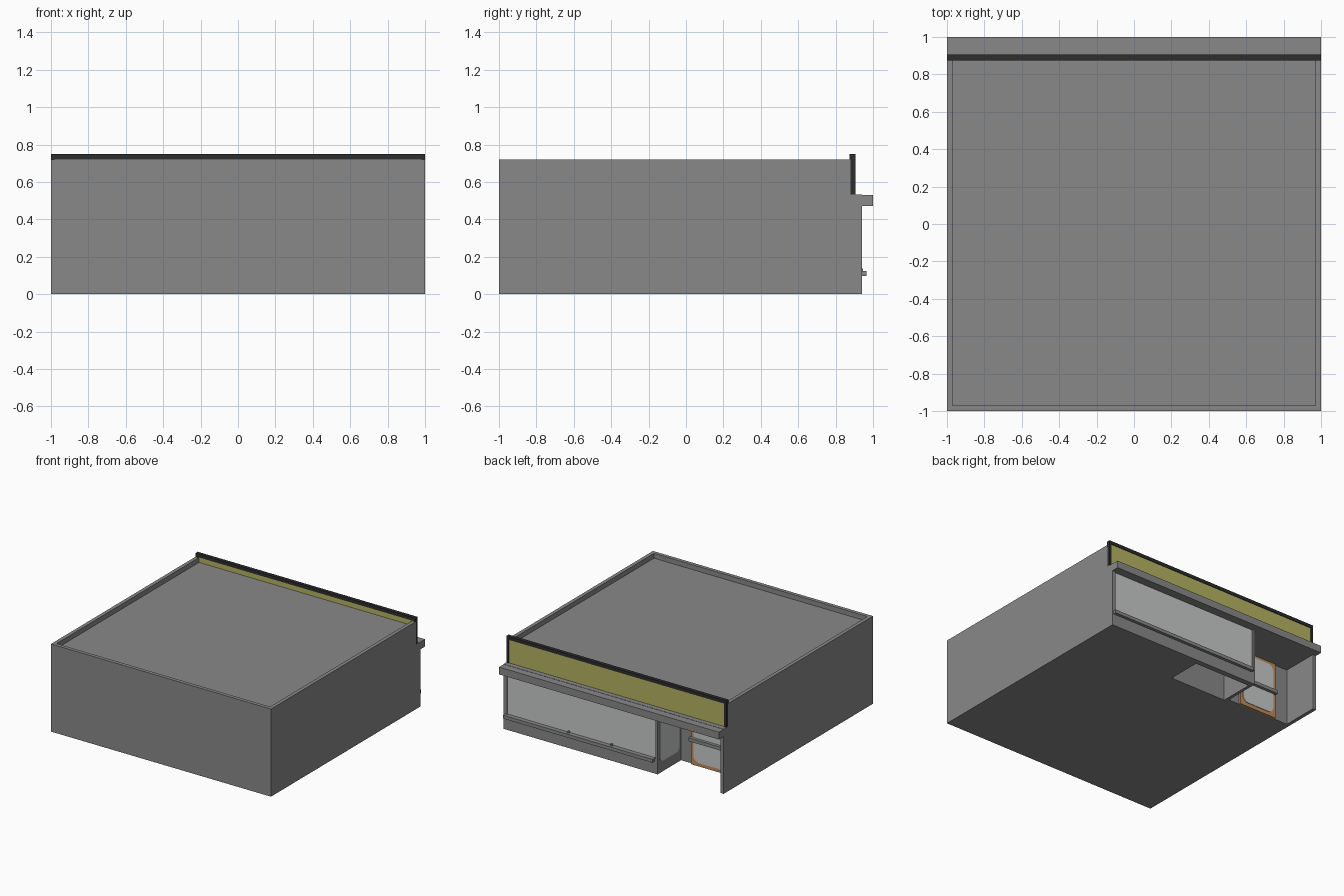
import bpy, bmesh, math

if "Cube" in bpy.data.objects:
    bpy.data.objects.remove(bpy.data.objects["Cube"])


def material(name, rgb):
    m = bpy.data.materials.new(name)
    m.diffuse_color = (*rgb, 1)
    m.use_nodes = True
    m.node_tree.nodes["Principled BSDF"].inputs["Base Color"].default_value = m.diffuse_color
    return m


GREY = material("grey_render", (0.25, 0.25, 0.25))
DARK = material("dark_trim", (0.026, 0.026, 0.026))
OLIVE = material("olive_sign", (0.46, 0.45, 0.12))
GLASS = material("pale_glass", (0.58, 0.60, 0.59))
WOOD = material("orange_wood", (0.52, 0.26, 0.10))


def finish(name, bm, mat):
    bmesh.ops.recalc_face_normals(bm, faces=bm.faces)
    me = bpy.data.meshes.new(name)
    bm.to_mesh(me)
    bm.free()
    me.materials.append(mat)
    ob = bpy.data.objects.new(name, me)
    bpy.context.collection.objects.link(ob)
    return ob


def box(name, x, y, z, mat):
    """Box from (min, max) pairs on each axis."""
    bm = bmesh.new()
    bmesh.ops.create_cube(bm, size=1)
    for v in bm.verts:
        v.co = [r[0] if c < 0 else r[1] for c, r in zip(v.co, (x, y, z))]
    return finish(name, bm, mat)


def rounded_plate(name, u, z, radius, place, push, mat):
    """Thin rounded rectangle; place(u, z) gives the 3D point, push its thickness."""
    bm = bmesh.new()
    corners = [(u[1], z[1], 0), (u[0], z[1], 90), (u[0], z[0], 180), (u[1], z[0], 270)]
    verts = []
    for cu, cz, start in corners:
        ou = cu - radius if cu == u[1] else cu + radius
        oz = cz - radius if cz == z[1] else cz + radius
        for i in range(6):
            a = math.radians(start + 18 * i)
            verts.append(bm.verts.new(place(ou + radius * math.cos(a), oz + radius * math.sin(a))))
    face = bm.faces.new(verts)
    ext = bmesh.ops.extrude_face_region(bm, geom=[face])["geom"]
    bmesh.ops.translate(bm, vec=push, verts=[g for g in ext if isinstance(g, bmesh.types.BMVert)])
    return finish(name, bm, mat)


# Main building block, carved by simple box cutters
building = box("building", (-1, 1), (-1, 0.94), (0, 0.72), GREY)
cuts = {
    "roof_tray": ((-0.97, 0.97), (-0.97, 1.2), (0.68, 1)),
    "sign_setback": ((-1.2, 1.2), (0.88, 1.2), (0.53, 1)),
    "door_recess": ((-0.97, -0.40), (0.635, 1.2), (-0.5, 0.47)),
    "window_opening": ((-0.38, 0.97), (0.925, 1.2), (0.125, 0.47)),
    "underside_hollow": ((-0.375, 0.14), (0.61, 0.895), (-0.5, 0.44)),
}
for name, (x, y, z) in cuts.items():
    cutter = box(name + "_cutter", x, y, z, GREY)
    cutter.hide_render = True
    mod = building.modifiers.new(name, 'BOOLEAN')
    mod.operation = 'DIFFERENCE'
    mod.solver = 'EXACT'
    mod.object = cutter
    bpy.context.view_layer.objects.active = building
    bpy.ops.object.modifier_apply(modifier=mod.name)
    bpy.data.objects.remove(cutter)

# Ledge over the shopfront and sill below the window
box("canopy_ledge", (-1, 1), (0.939, 1.0), (0.47, 0.53), GREY)
box("ledge_top_infill", (-1, 1), (0.87, 0.94), (0.50, 0.532), GREY)
box("window_sill", (-0.37, 0.99), (0.92, 0.965), (0.097, 0.125), GREY)
for i, x in enumerate((0.02, 0.41)):
    box(f"sill_clip_{i}", (x - 0.008, x + 0.008), (0.93, 0.945), (0.12, 0.137), GREY)

# Sign panel with dark top and end trims
box("sign_panel", (-0.985, 0.985), (0.88, 0.90), (0.53, 0.73), OLIVE)
box("sign_top_trim", (-1, 1), (0.875, 0.905), (0.723, 0.75), DARK)
for side in (-1, 1):
    xs = sorted((side * 0.98, side * 1.0))
    box("sign_end_trim", xs, (0.88, 0.905), (0.532, 0.73), DARK)
    box("sign_end_cap", xs, (0.875, 0.905), (0.70, 0.73), DARK)

# Large shop window and small rounded window in the recess side
box("shop_glass", (-0.38, 0.97), (0.922, 0.929), (0.125, 0.47), GLASS)
rounded_plate("side_glass", (0.66, 0.915), (0.09, 0.45), 0.04,
              lambda u, z: (-0.399, u, z), (-0.006, 0, 0), GLASS)

# Door: wooden leaf, rounded glass and a cross bar
box("door_leaf", (-0.845, -0.50), (0.63, 0.65), (0.0, 0.468), WOOD)
rounded_plate("door_glass", (-0.82, -0.525), (0.03, 0.445), 0.05,
              lambda u, z: (u, 0.649, z), (0, 0.006, 0), GLASS)
box("door_bar", (-0.845, -0.50), (0.65, 0.68), (0.20, 0.228), GREY)
